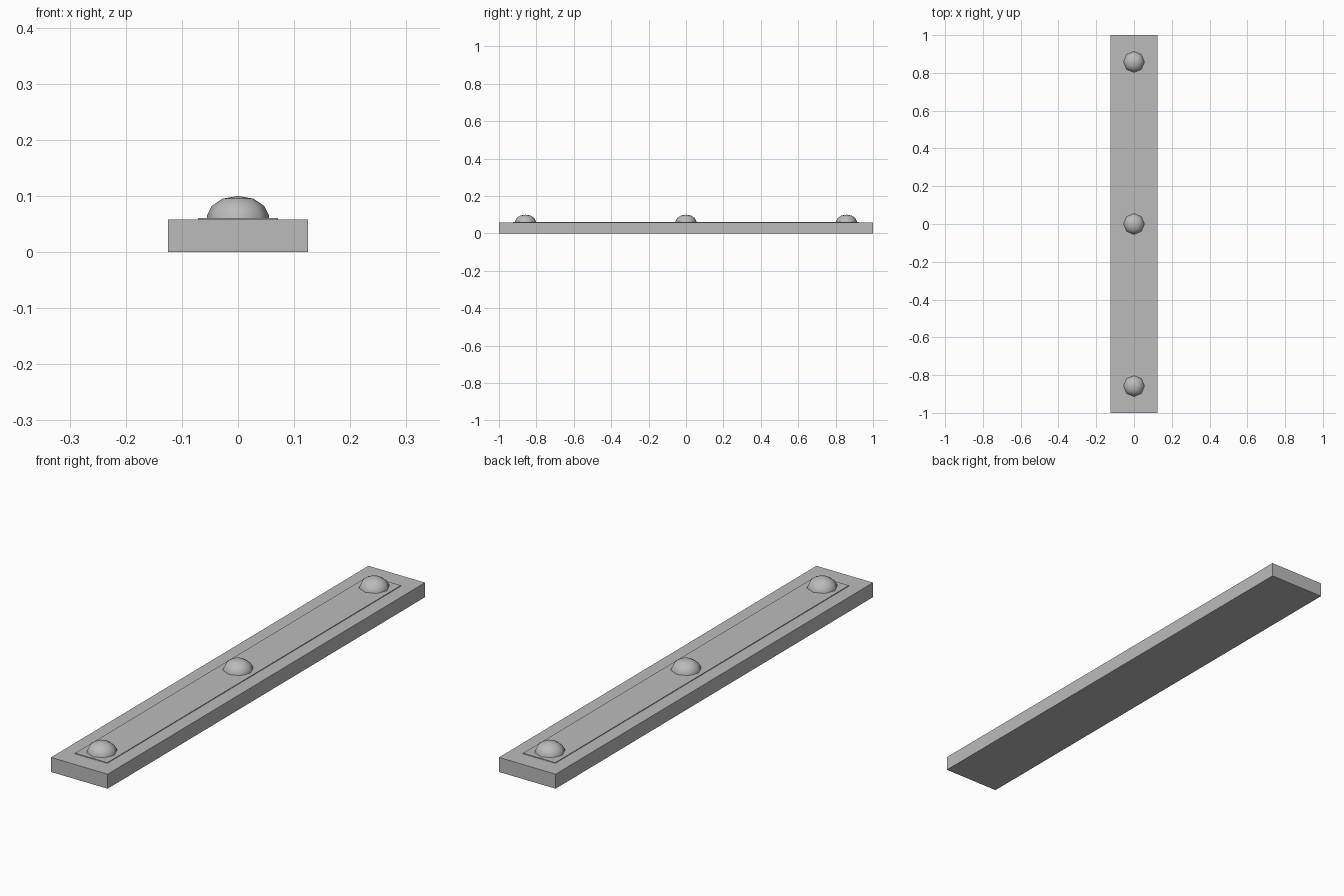
import bpy, bmesh, math

if "Cube" in bpy.data.objects:
    bpy.data.objects.remove(bpy.data.objects["Cube"])

grey = bpy.data.materials.new("grey")
grey.diffuse_color = (0.5, 0.5, 0.5, 1)
grey.use_nodes = True
grey.node_tree.nodes["Principled BSDF"].inputs["Base Color"].default_value = grey.diffuse_color


def box(name, w, l, z0, z1):
    bpy.ops.mesh.primitive_cube_add(size=1, location=(0, 0, (z0 + z1) / 2))
    o = bpy.context.object
    o.name = name
    o.scale = (w, l, z1 - z0)
    bpy.ops.object.transform_apply(location=True, scale=True)
    o.data.materials.append(grey)
    return o


# base slab and thin raised plate
box("base_slab", 0.25, 2.0, 0, 0.058)
box("top_plate", 0.142, 1.85, 0.058, 0.061)

# low-poly domed studs
PROFILE = [(0.056, 0.058), (0.055, 0.066), (0.047, 0.082), (0.028, 0.095)]
SIDES = 8


def dome(name, y):
    bm = bmesh.new()
    rings = [[bm.verts.new((r * math.cos(2 * math.pi * i / SIDES),
                            y + r * math.sin(2 * math.pi * i / SIDES), z))
              for i in range(SIDES)] for r, z in PROFILE]
    tip = bm.verts.new((0, y, 0.1))
    for i in range(SIDES):
        j = (i + 1) % SIDES
        for a, b in zip(rings, rings[1:]):
            bm.faces.new((a[i], a[j], b[j], b[i]))
        bm.faces.new((rings[-1][i], rings[-1][j], tip))
    bm.faces.new(rings[0][::-1])
    me = bpy.data.meshes.new(name)
    bm.to_mesh(me)
    bm.free()
    for p in me.polygons:
        p.use_smooth = len(p.vertices) < 5
    me.materials.append(grey)
    bpy.context.collection.objects.link(bpy.data.objects.new(name, me))


for k, y in enumerate((-0.858, 0, 0.858)):
    dome(f"stud_{k + 1}", y)
